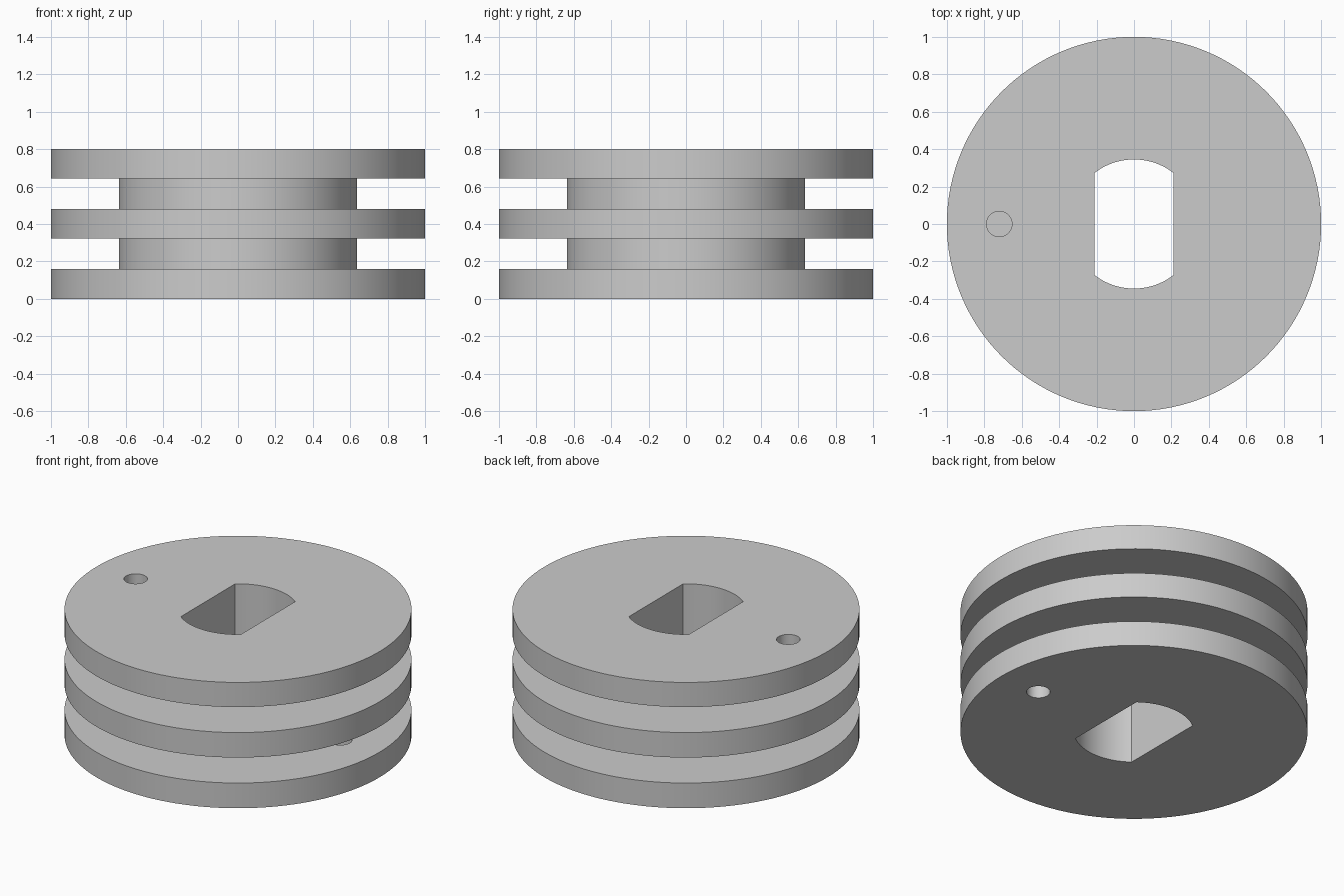
import bpy, bmesh, math

SEG = 128
FLANGE_R, CORE_R = 1.0, 0.637
BORE_R, BORE_HALF = 0.345, 0.211
HOLE_R, HOLE_X = 0.068, 0.72
LEVELS = [0, 0.16, 0.322, 0.481, 0.643, 0.80]

cube = bpy.data.objects.get("Cube")
if cube:
    bpy.data.objects.remove(cube, do_unlink=True)

grey = bpy.data.materials.new("plain grey")
grey.use_nodes = True
colour = (0.6, 0.6, 0.6, 1)
grey.diffuse_color = colour
grey.node_tree.nodes["Principled BSDF"].inputs["Base Color"].default_value = colour


def prism(name, outline, bottom, top):
    """Extrude a closed xy outline from bottom to top."""
    bm = bmesh.new()
    base = bm.faces.new([bm.verts.new((x, y, bottom)) for x, y in outline])
    side = bmesh.ops.extrude_face_region(bm, geom=[base])["geom"]
    bmesh.ops.translate(bm, vec=(0, 0, top - bottom),
                        verts=[g for g in side if isinstance(g, bmesh.types.BMVert)])
    bmesh.ops.recalc_face_normals(bm, faces=bm.faces)
    return finish(name, bm)


def finish(name, bm):
    mesh = bpy.data.meshes.new(name)
    bm.to_mesh(mesh)
    bm.free()
    mesh.materials.append(grey)
    obj = bpy.data.objects.new(name, mesh)
    bpy.context.collection.objects.link(obj)
    return obj


def arc(radius, start, end, steps):
    return [(radius * math.cos(start + (end - start) * i / steps),
             radius * math.sin(start + (end - start) * i / steps)) for i in range(steps + 1)]


# Spool body: three flanges and two grooves turned from one stepped profile
bm = bmesh.new()
rings = []
for i, (low, high) in enumerate(zip(LEVELS, LEVELS[1:])):
    radius = CORE_R if i % 2 else FLANGE_R
    for z in (low, high):
        rings.append([bm.verts.new((x, y, z)) for x, y in arc(radius, 0, math.tau, SEG)[:-1]])
for lower, upper in zip(rings, rings[1:]):
    for i in range(SEG):
        j = (i + 1) % SEG
        bm.faces.new((lower[i], lower[j], upper[j], upper[i]))
bm.faces.new(rings[0][::-1])
bm.faces.new(rings[-1])
bmesh.ops.recalc_face_normals(bm, faces=bm.faces)
spool = finish("grooved_spool", bm)

# Cutters: double-flat shaft bore, and one small hole in each end flange
corner = math.acos(BORE_HALF / BORE_R)
bore = (arc(BORE_R, corner, math.pi - corner, 32)
        + arc(BORE_R, math.pi + corner, math.tau - corner, 32))
cutters = [prism("bore_cutter", bore, -0.1, 0.9)]
for name, x, low, high in (("top_hole_cutter", -HOLE_X, 0.56, 0.9),
                           ("bottom_hole_cutter", HOLE_X, -0.1, 0.24)):
    circle = [(x + px, py) for px, py in arc(HOLE_R, 0, math.tau, 40)[:-1]]
    cutters.append(prism(name, circle, low, high))

bpy.ops.object.select_all(action="DESELECT")
spool.select_set(True)
bpy.context.view_layer.objects.active = spool
for cutter in cutters:
    cut = spool.modifiers.new(cutter.name, "BOOLEAN")
    cut.operation = "DIFFERENCE"
    cut.solver = "EXACT"
    cut.object = cutter
    bpy.ops.object.modifier_apply(modifier=cut.name)
    bpy.data.objects.remove(cutter, do_unlink=True)

bpy.ops.object.shade_smooth_by_angle(angle=math.radians(30))
